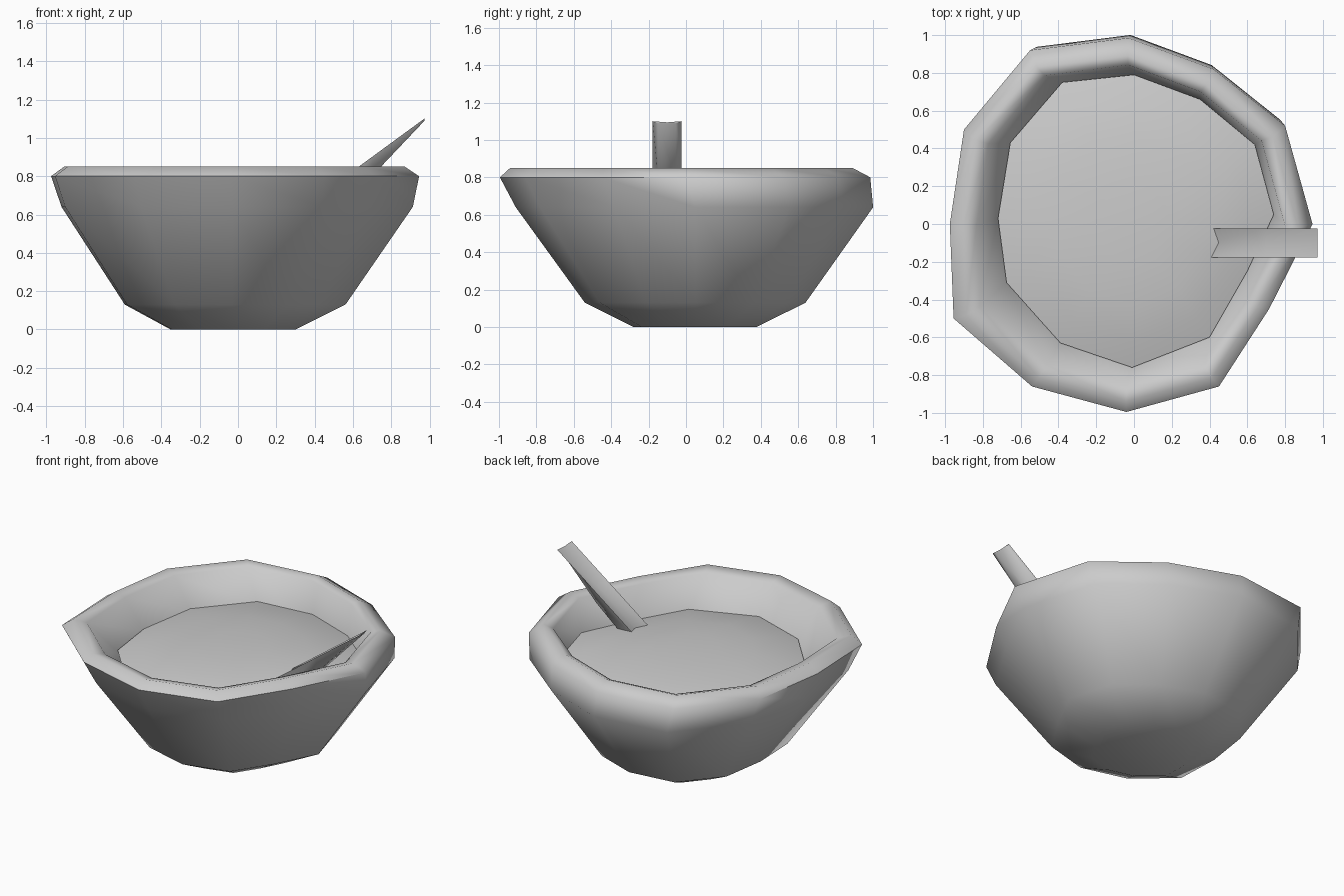
import bpy, bmesh

if "Cube" in bpy.data.objects:
    bpy.data.objects.remove(bpy.data.objects["Cube"])

# Hand-made, slightly lopsided 12-sided outlines (rim and contents)
RIM = [(-.03, .985), (.42, .82), (.80, .52), (.945, 0), (.715, -.45), (.45, -.86),
       (-.04, -.995), (-.54, -.86), (-.955, -.50), (-.975, 0), (-.90, .50), (-.55, .92)]
FILL = [(0, .79), (.35, .66), (.64, .42), (.74, .05), (.60, -.25), (.40, -.60),
        (-.01, -.76), (-.39, -.63), (-.675, -.31), (-.72, .03), (-.655, .43), (-.38, .75)]


def ring(outline, sx, sy, cx, cy, z):
    return [(x * sx + cx, y * sy + cy, z) for x, y in outline]


def loft(name, rings, cap_start, cap_end, closed=True):
    """Skin a stack of equal-length rings, smooth shaded."""
    bm = bmesh.new()
    rows = [[bm.verts.new(p) for p in r] for r in rings]
    n = len(rows[0])
    for a, b in zip(rows, rows[1:]):
        for i in range(n):
            j = (i + 1) % n
            bm.faces.new((a[i], a[j], b[j], b[i]))
    if cap_start:
        bm.faces.new(rows[0])
    if cap_end:
        bm.faces.new(rows[-1])
    bmesh.ops.recalc_face_normals(bm, faces=bm.faces)
    me = bpy.data.meshes.new(name)
    bm.to_mesh(me)
    bm.free()
    ob = bpy.data.objects.new(name, me)
    bpy.context.collection.objects.link(ob)
    bpy.context.view_layer.objects.active = ob
    bpy.ops.object.select_all(action='DESELECT')
    ob.select_set(True)
    bpy.ops.object.shade_smooth_by_angle(angle=1.15)
    return ob


# Bowl: outside up from the base, over the rim, down the inside
loft("bowl", [
    ring(RIM, .34, .333, -.02, .05, 0),
    ring(RIM, .60, .596, -.006, .052, .13),
    ring(RIM, .955, .965, .01, .05, .64),
    ring(RIM, 1, 1, 0, 0, .80),
    ring(RIM, .925, .925, -.005, -.02, .85),
    ring(RIM, .85, .86, -.005, -.005, .83),
    ring(FILL, 1, 1, 0, 0, .62),
    ring(FILL, .65, .65, 0, .03, .17),
    ring(FILL, .35, .35, 0, .04, .08)], True, True)

# Gently domed contents
loft("soup", [
    ring(FILL, .95, .95, 0, 0, .60),
    ring(FILL, 1, 1, 0, 0, .635),
    ring(FILL, .82, .82, 0, 0, .672),
    ring(FILL, .58, .58, 0, 0, .70),
    ring(FILL, .28, .28, 0, 0, .718)], True, True)


# Spoon handle: shallow channel that thins toward the free end
def handle_section(x, z, groove, drop):
    return [(x, -.178, z), (x, -.10, z - groove), (x, -.025, z),
            (x, -.055, z - drop), (x, -.15, z - drop)]


loft("spoon_handle", [
    handle_section(.40, .681, .03, .13),
    handle_section(.70, .901, .025, .10),
    handle_section(.972, 1.10, .006, .012)], True, True)
